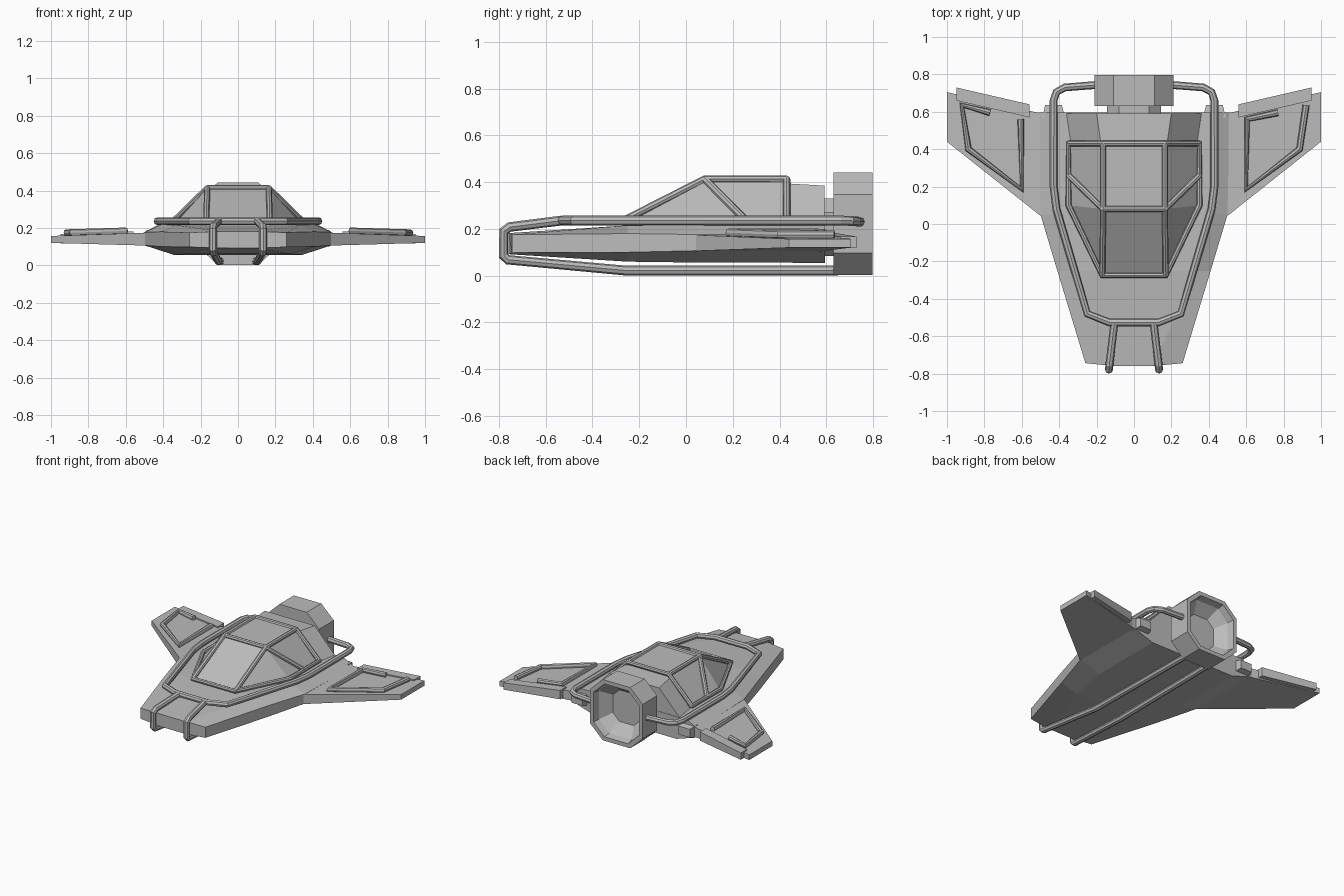
import bpy, bmesh, math

if "Cube" in bpy.data.objects:
    bpy.data.objects.remove(bpy.data.objects["Cube"])

hull_grey = bpy.data.materials.new("hull grey")
hull_grey.diffuse_color = (0.5, 0.5, 0.5, 1)
hull_grey.use_nodes = True
hull_grey.node_tree.nodes["Principled BSDF"].inputs["Base Color"].default_value = hull_grey.diffuse_color


def loft(name, rings, cap_start=True, cap_end=True):
    """Skin a row of equal-length point rings."""
    bm = bmesh.new()
    vs = [[bm.verts.new(p) for p in r] for r in rings]
    n = len(rings[0])
    for a, b in zip(vs, vs[1:]):
        for i in range(n):
            j = (i + 1) % n
            bm.faces.new((a[i], a[j], b[j], b[i]))
    if cap_start:
        bm.faces.new(vs[0])
    if cap_end:
        bm.faces.new(vs[-1])
    bmesh.ops.recalc_face_normals(bm, faces=bm.faces)
    me = bpy.data.meshes.new(name)
    bm.to_mesh(me)
    bm.free()
    me.materials.append(hull_grey)
    ob = bpy.data.objects.new(name, me)
    bpy.context.collection.objects.link(ob)
    return ob


def pipe(name, pts, r, closed=False):
    """Eight-sided rod along a path, turned into a mesh."""
    cu = bpy.data.curves.new(name, 'CURVE')
    cu.dimensions = '3D'
    cu.bevel_depth = r
    cu.bevel_resolution = 2
    cu.use_fill_caps = True
    sp = cu.splines.new('POLY')
    sp.points.add(len(pts) - 1)
    for q, p in zip(sp.points, pts):
        q.co = (*p, 1)
    sp.use_cyclic_u = closed
    tmp = bpy.data.objects.new(name + "_path", cu)
    bpy.context.collection.objects.link(tmp)
    bpy.context.view_layer.update()
    dg = bpy.context.evaluated_depsgraph_get()
    me = bpy.data.meshes.new_from_object(tmp.evaluated_get(dg))
    bpy.data.objects.remove(tmp)
    for p in me.polygons:
        p.use_smooth = False
    me.materials.clear()
    me.materials.append(hull_grey)
    ob = bpy.data.objects.new(name, me)
    bpy.context.collection.objects.link(ob)
    return ob


def flip(pts):
    return [(-x, y, z) for x, y, z in pts]


def section(y, half, bow=0.0):
    """Symmetric cross-section at y from its right half, bottom to top."""
    full = half + [(-x, z) for x, z in reversed(half)]
    return [(x, y + bow * abs(x), z) for x, z in full]


# hull
loft("hull", [
    section(-0.77, [(0.10, 0.092), (0.26, 0.098), (0.26, 0.175), (0.10, 0.182)], 0.1),
    section(-0.25, [(0.28, 0.06), (0.41, 0.10), (0.41, 0.18), (0.33, 0.215)]),
    section(0.05, [(0.34, 0.056), (0.50, 0.107), (0.50, 0.176), (0.41, 0.218)]),
    section(0.595, [(0.34, 0.055), (0.51, 0.11), (0.51, 0.172), (0.43, 0.215)]),
])

# deck behind the cockpit and neck to the engine
loft("rear_deck", [
    section(0.42, [(0.35, 0.20), (0.175, 0.395)]),
    section(0.592, [(0.375, 0.20), (0.20, 0.385)]),
])
loft("engine_neck", [section(y, [(0.08, 0.085), (0.145, 0.14), (0.145, 0.27), (0.08, 0.33)])
                     for y in (0.57, 0.65)])


# engine bell: octagon with a hollow rear
def octagon(y, s):
    half = [(0.11, -0.22), (0.21, -0.125), (0.21, 0.125), (0.11, 0.22)]
    return section(y, [(x * s, 0.222 + z * s) for x, z in half])


loft("engine_bell", [octagon(0.63, 1), octagon(0.797, 1), octagon(0.797, 0.87),
                     octagon(0.75, 0.82), octagon(0.68, 0.52)])

# canopy glass
bx, tx, bz, tz = 0.35, 0.165, 0.21, 0.413
bm = bmesh.new()
base = [(0.17, -0.275), (bx, 0.10), (bx, 0.43)]
R = [bm.verts.new((x, y, bz)) for x, y in base]
L = [bm.verts.new((-x, y, bz)) for x, y in base]
RT = [bm.verts.new((tx, y, tz)) for y in (0.08, 0.43)]
LT = [bm.verts.new((-tx, y, tz)) for y in (0.08, 0.43)]
bm.faces.new((R[0], RT[0], LT[0], L[0]))
bm.faces.new((RT[0], RT[1], LT[1], LT[0]))
bm.faces.new((R[2], RT[1], LT[1], L[2]))
bm.faces.new(R + L[::-1])
for b, t in ((R, RT), (L, LT)):
    bm.faces.new((b[0], b[1], t[0]))
    bm.faces.new((b[1], b[2], t[1], t[0]))
bmesh.ops.recalc_face_normals(bm, faces=bm.faces)
me = bpy.data.meshes.new("canopy_glass")
bm.to_mesh(me)
bm.free()
me.materials.append(hull_grey)
bpy.context.collection.objects.link(bpy.data.objects.new("canopy_glass", me))

# canopy frame
fr = 0.016
pipe("canopy_base_rail", [(-x, y, 0.232) for x, y in reversed(base)]
     + [(x, y, 0.232) for x, y in base], fr, True)
pipe("canopy_cross_bar", [(-tx, 0.08, tz), (tx, 0.08, tz)], fr)
pipe("canopy_rear_arch", [(-bx, 0.43, 0.23), (-tx, 0.43, tz), (tx, 0.43, tz), (bx, 0.43, 0.23)], fr)
for side, m in (("right", list), ("left", flip)):
    pipe("canopy_edge_" + side, m([(0.17, -0.275, 0.232), (tx, 0.08, tz), (tx, 0.43, tz)]), fr)
    pipe("canopy_strut_" + side, m([(tx, 0.08, tz), (bx, 0.26, 0.232)]), fr)

# rail around the deck, bending into the engine at the back
rail = [(0.13, -0.527, 0.236), (0.25, -0.48, 0.236), (0.415, 0.08, 0.236), (0.43, 0.20, 0.236),
        (0.43, 0.66, 0.236), (0.415, 0.705, 0.234), (0.37, 0.73, 0.232), (0.18, 0.745, 0.23)]
pipe("deck_rail", flip(rail[::-1]) + rail, 0.021)


# wings
def wing_z(x):
    return 0.187 - (x - 0.5) * 0.03


def blade(x, y0, y1, z0, z1):
    return [(x, y0, z0), (x, y1, z0), (x, y1, z1), (x, y0, z1)]


trim = [(0.605, 0.56), (0.60, 0.185), (0.885, 0.40), (0.92, 0.635)]
hook = (0.77, 0.595)
for side, m in (("right", list), ("left", flip)):
    loft("wing_" + side, [m(blade(0.47, 0.02, 0.585, 0.105, 0.175)),
                          m(blade(1.0, 0.44, 0.705, 0.12, 0.157))])
    loft("wing_flap_" + side, [m(blade(0.56, 0.57, 0.64, 0.118, 0.182)),
                               m(blade(0.95, 0.66, 0.73, 0.118, 0.167))])
    # raised trim: the open end differs between the two wings
    path = [hook] + trim if side == "right" else trim + [hook]
    pipe("wing_trim_" + side, m([(x, y, wing_z(x)) for x, y in path]), 0.018)
    # small exhaust block at the wing root
    loft("exhaust_block_" + side, [
        m([(0.37, 0.57, 0.10), (0.49, 0.57, 0.10), (0.49, 0.57, 0.19), (0.37, 0.57, 0.19)]),
        m([(0.385, 0.635, 0.115), (0.475, 0.635, 0.115), (0.475, 0.635, 0.175), (0.385, 0.635, 0.175)])])
    # rod over the nose and along the belly to the engine
    pipe("nose_rod_" + side, m([
        (0.105, -0.53, 0.236), (0.132, -0.755, 0.208), (0.134, -0.78, 0.19), (0.134, -0.78, 0.085),
        (0.132, -0.762, 0.068), (0.105, -0.26, 0.022), (0.095, 0.65, 0.022)]), 0.021)
